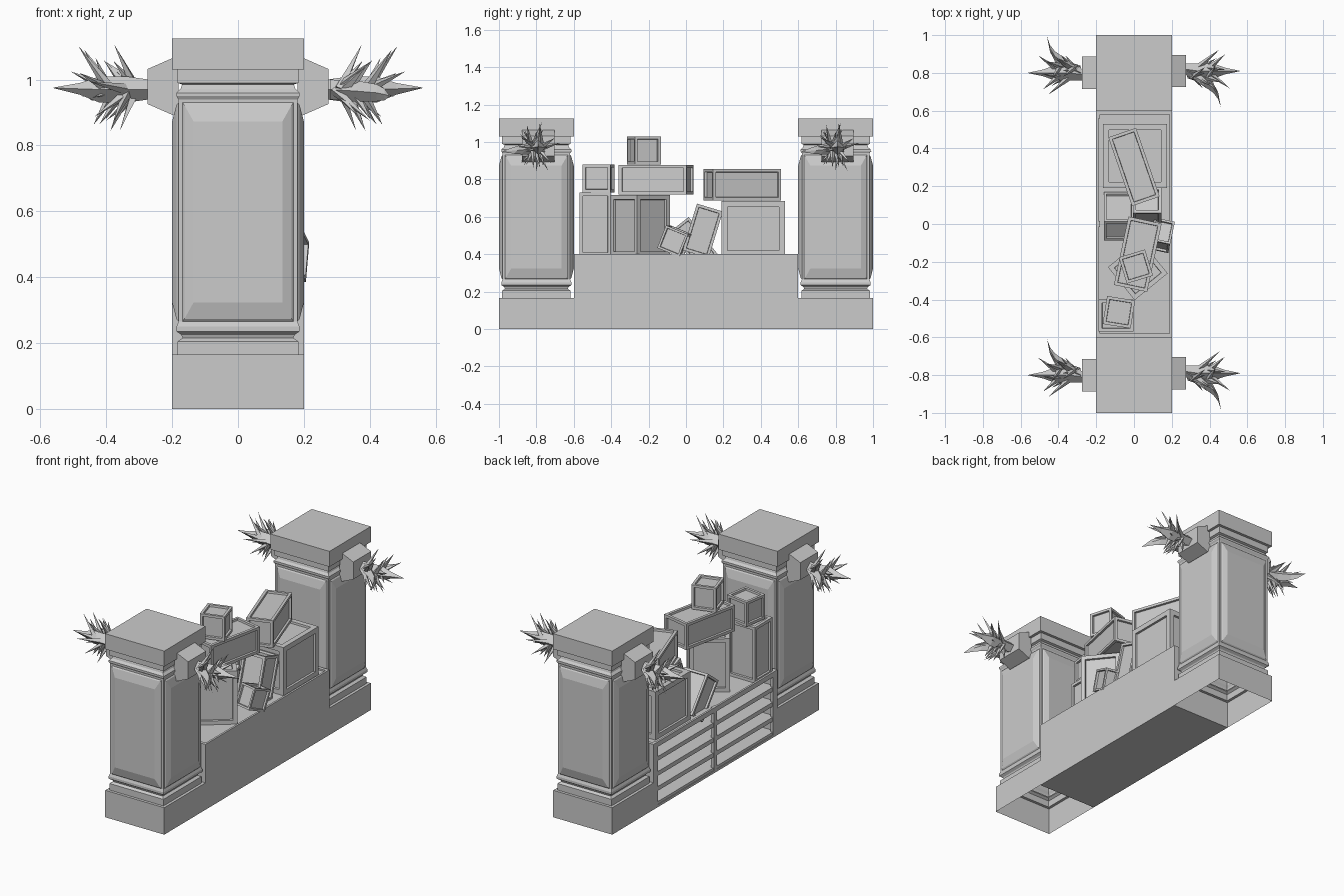
import bpy, bmesh, math, random
from mathutils import Vector, Matrix, Euler

if "Cube" in bpy.data.objects:
    bpy.data.objects.remove(bpy.data.objects["Cube"], do_unlink=True)

stone = bpy.data.materials.new("plain_grey")
stone.use_nodes = True
GREY = (0.6, 0.6, 0.6, 1)
stone.diffuse_color = GREY
stone.node_tree.nodes["Principled BSDF"].inputs["Base Color"].default_value = GREY


def finish(bm, name, matrix=Matrix()):
    bmesh.ops.recalc_face_normals(bm, faces=bm.faces)
    mesh = bpy.data.meshes.new(name)
    bm.to_mesh(mesh)
    bm.free()
    mesh.materials.append(stone)
    obj = bpy.data.objects.new(name, mesh)
    obj.matrix_world = matrix
    bpy.context.collection.objects.link(obj)
    return obj


def loft(bm, rings, matrix=Matrix(), cap_start=True):
    """Skin a list of equal-length rings of points."""
    rows = [[bm.verts.new(matrix @ Vector(p)) for p in ring] for ring in rings]
    n = len(rows[0])
    for a, b in zip(rows, rows[1:]):
        for i in range(n):
            j = (i + 1) % n
            bm.faces.new((a[i], a[j], b[j], b[i]))
    if cap_start:
        bm.faces.new(rows[0][::-1])
    bm.faces.new(rows[-1])


def rect(hx, hy, z, cy=0):
    return [(-hx, cy - hy, z), (hx, cy - hy, z), (hx, cy + hy, z), (-hx, cy + hy, z)]


def add_box(bm, x, y, z):
    loft(bm, [rect((x[1] - x[0]) / 2, (y[1] - y[0]) / 2, h) for h in z],
         Matrix.Translation(((x[0] + x[1]) / 2, (y[0] + y[1]) / 2, 0)))


# Pillars: a stepped square profile (half width, height), open underneath
PROFILE = [(0.2, 0), (0.2, 0.165), (0.183, 0.165), (0.183, 0.205), (0.168, 0.215),
           (0.172, 0.225), (0.187, 0.235), (0.187, 0.25), (0.181, 0.265),
           (0.181, 0.94), (0.187, 0.95), (0.187, 0.96), (0.174, 0.972), (0.17, 0.985),
           (0.183, 0.99), (0.183, 1.03), (0.2, 1.03), (0.2, 1.125)]


def pillar(name, y):
    bm = bmesh.new()
    loft(bm, [rect(w, w, z) for w, z in PROFILE], cap_start=False)
    # raised bevelled panel on each side
    for k in range(4):
        turn = Matrix.Rotation(k * math.pi / 2, 4, 'Z') @ Matrix.Rotation(math.pi / 2, 4, 'X')
        loft(bm, [rect(0.17, 0.333, 0.18, 0.598), rect(0.163, 0.325, 0.187, 0.598),
                  rect(0.135, 0.275, 0.2, 0.598)], turn)
    finish(bm, name, Matrix.Translation((0, y, 0)))


# Thorny bursts growing out of tapered brackets
def horn(bm, path):
    """Four-sided bent horn through (x, y, z, radius) points."""
    rings = []
    for x, y, z, r in path:
        rings.append([(x, y - r, z), (x, y, z - r), (x, y + r, z), (x, y, z + r)])
    loft(bm, rings)


def spike(bm, start, direction, length, radius):
    d = direction.normalized()
    place = Matrix.Translation(start + d * length / 2) @ d.to_track_quat('Z', 'Y').to_matrix().to_4x4()
    bmesh.ops.create_cone(bm, cap_ends=True, segments=4, radius1=radius, radius2=0,
                          depth=length, matrix=place)


def burst(name, matrix):
    bm = bmesh.new()
    horn(bm, [(0.27, 0.01, 0.97, 0.03), (0.34, 0, 0.97, 0.04), (0.42, 0, 0.97, 0.04),
              (0.48, 0, 0.972, 0.018), (0.56, 0, 0.975, 0.001)])
    horn(bm, [(0.28, 0, 0.97, 0.03), (0.36, -0.04, 0.965, 0.032), (0.42, -0.09, 0.96, 0.026),
              (0.445, -0.13, 0.955, 0.018), (0.46, -0.19, 0.95, 0.001)])
    rng = random.Random(4)
    count = 24
    for i in range(count):
        a = i * 2.4
        start = Vector((rng.uniform(0.29, 0.4), rng.uniform(-0.04, 0.02), 0.97))
        aim = Vector((rng.uniform(0.25, 0.9), 0.6 * math.cos(a) - 0.05, math.sin(a)))
        spike(bm, start, aim, rng.uniform(0.11, 0.165), 0.018)
    finish(bm, name, matrix)


def bracket(name, matrix):
    bm = bmesh.new()
    lean = Matrix.Translation((0, 0, 0.979)) @ Matrix.Rotation(math.pi / 2, 4, 'Y')
    loft(bm, [rect(0.086, 0.086, 0.18), rect(0.086, 0.086, 0.2), rect(0.053, 0.086, 0.275)], lean)
    finish(bm, name, matrix)


for end, y in (("front", -0.8), ("back", 0.8)):
    pillar(end + "_pillar", y)
    for side, turn in (("left", 0), ("right", math.pi)):
        m = Matrix.Translation((0, y + (0.01 if turn == 0 else 0), 0)) @ Matrix.Rotation(turn, 4, 'Z')
        bracket(f"{end}_{side}_bracket", m)
        burst(f"{end}_{side}_thorns", m)

# Low wall: solid on one side, open slatted shelves on the other
bm = bmesh.new()
add_box(bm, (-0.2, 0.2), (-0.6, 0.6), (0, 0.015))
add_box(bm, (0.188, 0.2), (-0.6, 0.6), (0, 0.4))
for s in (-1, 1):
    add_box(bm, (-0.2, 0.2), sorted((s * 0.58, s * 0.6)), (0, 0.4))
add_box(bm, (-0.2, -0.188), (-0.6, 0.6), (0.37, 0.4))
add_box(bm, (-0.2, 0.19), (-0.59, 0.59), (0.37, 0.39))
finish(bm, "wall_shell")

bm = bmesh.new()
for i in range(4):
    z = 0.005 + i * 0.092
    add_box(bm, (-0.196, 0.19), (-0.585, 0.585), (z, z + 0.026))
finish(bm, "wall_shelves")

bm = bmesh.new()
for y in (-0.575, 0, 0.575):
    add_box(bm, (-0.2, -0.18), (y - 0.016, y + 0.016), (0, 0.4))
finish(bm, "wall_posts")


# Crates: boxes with a recessed panel on every face
def crate(name, centre, size, rot=(0, 0, 0)):
    bm = bmesh.new()
    bmesh.ops.create_cube(bm, size=1)
    bmesh.ops.scale(bm, vec=size, verts=bm.verts)
    edge = 0.15 * min(size)
    bmesh.ops.inset_individual(bm, faces=bm.faces[:], thickness=edge, depth=0)
    inner = [f for f in bm.faces if all(len(e.link_faces) == 2 for e in f.edges)
             and not any(abs(abs(v.co[i]) - size[i] / 2) < 1e-5 and abs(abs(v.co[j]) - size[j] / 2) < 1e-5
                         for v in f.verts for i, j in ((0, 1), (1, 2), (0, 2)))]
    bmesh.ops.inset_individual(bm, faces=inner, thickness=0.002, depth=-0.012)
    turn = Euler([math.radians(a) for a in rot]).to_matrix().to_4x4()
    finish(bm, name, Matrix.Translation(centre) @ turn)


crate("tall_front_crate", (-0.095, -0.485, 0.56), (0.185, 0.17, 0.34))
crate("small_front_crate", (-0.08, -0.467, 0.805), (0.15, 0.15, 0.15), (0, 0, -9))
crate("turned_crate", (0.02, -0.245, 0.553), (0.225, 0.225, 0.326), (0, 0, 39))
crate("long_front_crate", (0.02, -0.16, 0.798), (0.18, 0.37, 0.16), (0, 0, -12))
crate("top_crate", (0.01, -0.225, 0.955), (0.145, 0.145, 0.15), (0, 0, 17))
crate("fallen_small_crate", (0.145, -0.06, 0.47), (0.11, 0.13, 0.13), (-22, 0, -12))
crate("leaning_crate", (0.07, 0.09, 0.525), (0.15, 0.145, 0.26), (-17, 0, 0))
crate("tipped_crate", (-0.08, 0.04, 0.46), (0.16, 0.13, 0.25), (38, 0, 0))
crate("large_back_crate", (0.005, 0.36, 0.536), (0.34, 0.34, 0.298))
crate("long_back_crate", (0, 0.302, 0.772), (0.155, 0.385, 0.168), (0, 0, 19))
